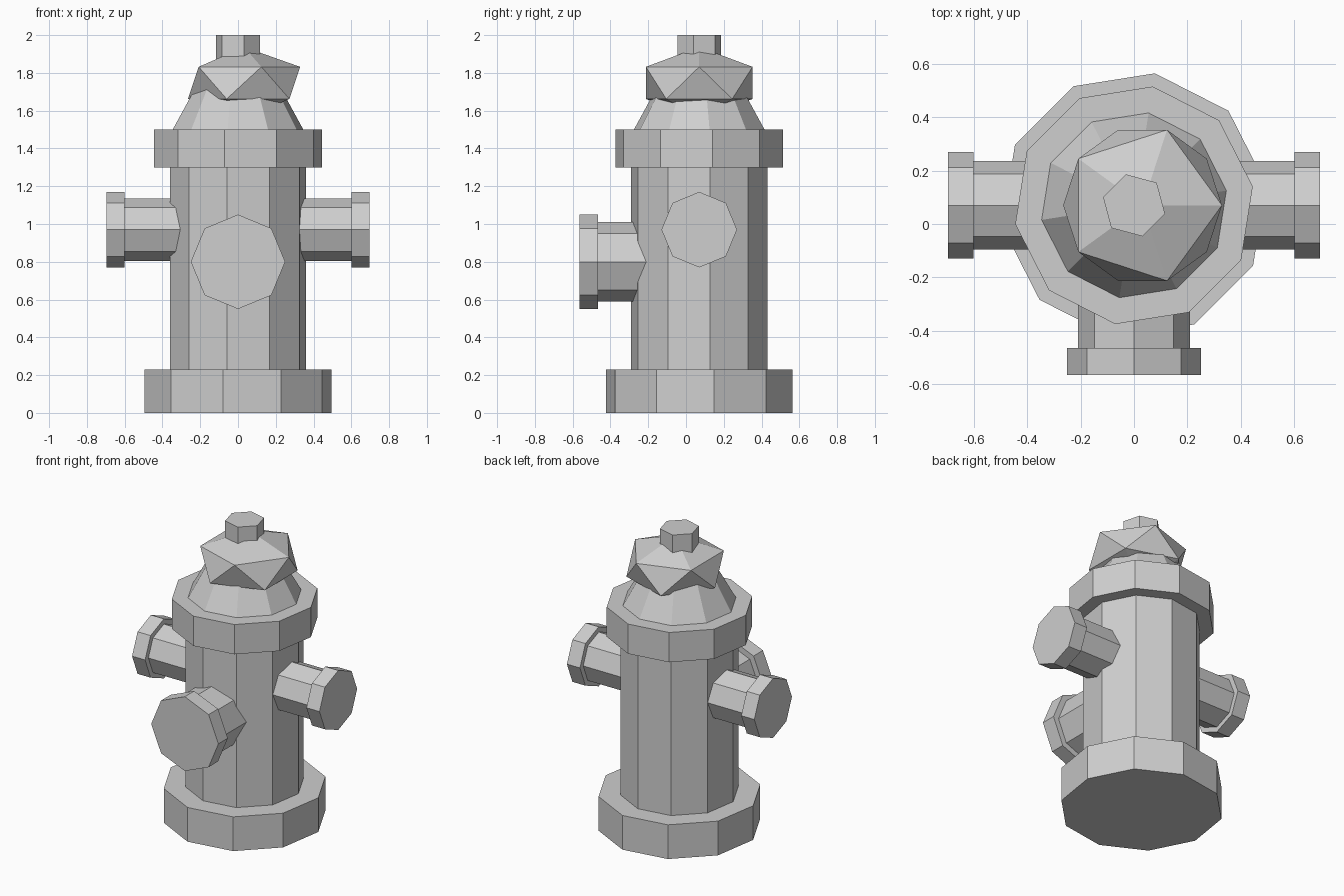
import bpy, bmesh
from math import cos, sin, radians, pi
from mathutils import Vector, Matrix

cube = bpy.data.objects.get("Cube")
if cube:
    bpy.data.objects.remove(cube, do_unlink=True)

CENTRE_Y = 0.07

grey = bpy.data.materials.new("cast_grey")
grey.use_nodes = True
COLOUR = (0.62, 0.62, 0.62, 1)
grey.diffuse_color = COLOUR
grey.node_tree.nodes["Principled BSDF"].inputs["Base Color"].default_value = COLOUR


def finish(name, bm):
    bmesh.ops.recalc_face_normals(bm, faces=bm.faces[:])
    mesh = bpy.data.meshes.new(name)
    bm.to_mesh(mesh)
    bm.free()
    mesh.materials.append(grey)
    obj = bpy.data.objects.new(name, mesh)
    bpy.context.collection.objects.link(obj)
    return obj


def prism(name, sides, phase, rings, matrix):
    """Closed prism through (radius, height) rings along the matrix's z axis."""
    bm = bmesh.new()
    loops = []
    for radius, height in rings:
        angles = [radians(phase) + 2 * pi * i / sides for i in range(sides)]
        loops.append([bm.verts.new(matrix @ Vector((radius * cos(a), radius * sin(a), height)))
                      for a in angles])
    for low, high in zip(loops, loops[1:]):
        for i in range(sides):
            j = (i + 1) % sides
            bm.faces.new((low[i], low[j], high[j], high[i]))
    bm.faces.new(loops[0][::-1])
    bm.faces.new(loops[-1])
    return finish(name, bm)


# Ten-sided upright parts
upright = Matrix.Translation((0, CENTRE_Y, 0))
for name, rings in {
    "base_flange": [(0.5, 0), (0.5, 0.23)],
    "barrel": [(0.365, 0.15), (0.365, 1.4)],
    "collar": [(0.45, 1.3), (0.45, 1.5)],
    "dome": [(0.35, 1.5), (0.212, 1.75)],
}.items():
    prism(name, 10, 9, rings, upright)

# Faceted bonnet, a squashed icosahedron
bm = bmesh.new()
bmesh.ops.create_icosphere(
    bm, subdivisions=1, radius=1,
    matrix=Matrix.Translation((0.032, CENTRE_Y, 1.747)) @ Matrix.Diagonal((0.332, 0.332, 0.19, 1)))
finish("bonnet", bm)

# Hexagonal operating nut
prism("top_nut", 6, 45, [(0.12, 1.8), (0.12, 2.0)], upright)


# Octagonal outlets, each a pipe with a wider cap
def outlet(name, origin, direction, pipe_radius, cap_radius, start, step, end):
    turn = Vector(direction).to_track_quat("Z", "Y").to_matrix().to_4x4()
    matrix = Matrix.Translation(origin) @ turn
    prism(name, 8, 0, [(pipe_radius, start), (pipe_radius, step),
                       (cap_radius, step), (cap_radius, end)], matrix)


for side, sign in (("left", 1), ("right", -1)):
    outlet(side + "_outlet", (0, CENTRE_Y, 0.97), (sign, 0, 0), 0.165, 0.2, 0.2, 0.6, 0.697)
outlet("front_outlet", (0, 0, 0.8), (0, -1, 0), 0.21, 0.25, 0.1, 0.465, 0.565)
